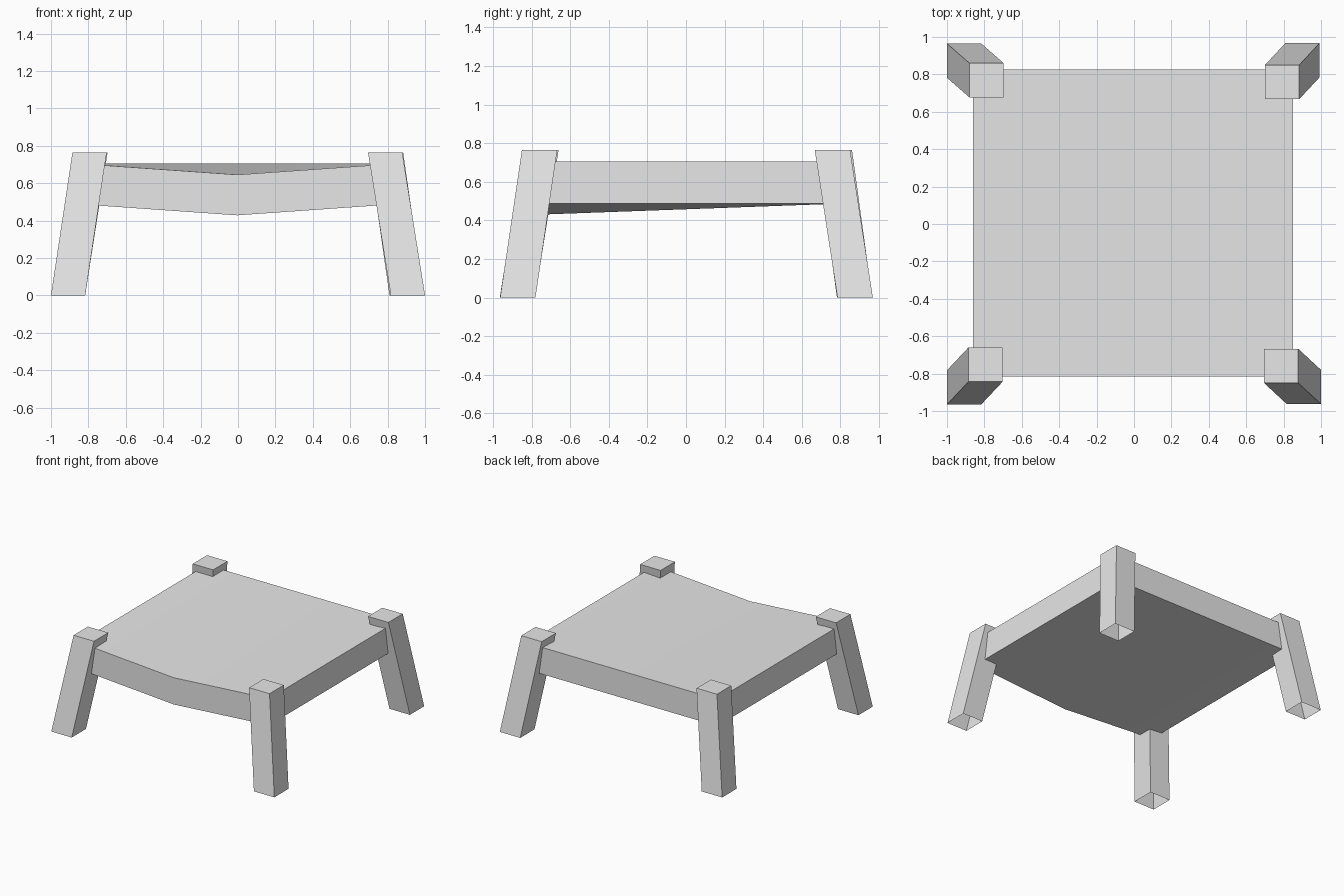
import bpy
import bmesh

cube = bpy.data.objects.get("Cube")
if cube:
    bpy.data.objects.remove(cube)

grey = bpy.data.materials.new("light_grey")
grey.use_nodes = True
grey.diffuse_color = (0.8, 0.8, 0.8, 1)
grey.node_tree.nodes["Principled BSDF"].inputs["Base Color"].default_value = grey.diffuse_color


def finish(bm, name):
    """Turn a bmesh into a named grey object with sharp corners kept."""
    bmesh.ops.recalc_face_normals(bm, faces=bm.faces)
    mesh = bpy.data.meshes.new(name)
    bm.to_mesh(mesh)
    bm.free()
    mesh.materials.append(grey)
    obj = bpy.data.objects.new(name, mesh)
    bpy.context.collection.objects.link(obj)
    bpy.ops.object.select_all(action="DESELECT")
    obj.select_set(True)
    bpy.context.view_layer.objects.active = obj
    bpy.ops.object.shade_smooth_by_angle(angle=0.5)
    return obj


def leg(name, top, foot):
    """Square leg, splayed from its top corner to its foot corner, open below."""
    bm = bmesh.new()
    bmesh.ops.create_cube(bm, size=1)
    for v in bm.verts:
        x, y = top if v.co.z > 0 else foot
        v.co = (x + 0.183 * (v.co.x + 0.5), y + 0.183 * (v.co.y + 0.5),
                0.765 * (v.co.z + 0.5))
    base = [f for f in bm.faces if f.normal.z < -0.9 or f.calc_center_median().z < 0.01]
    bmesh.ops.delete(bm, geom=base, context="FACES_ONLY")
    return finish(bm, name)


# Seat: a thick slab whose front edge sags in the middle
LEFT, RIGHT, FRONT, BACK = 0.85, -0.86, -0.815, 0.825
TOP, BOTTOM, SAG = 0.705, 0.488, 0.06
bm = bmesh.new()
bmesh.ops.create_cube(bm, size=1)
across = [e for e in bm.edges if abs(e.verts[0].co.x - e.verts[1].co.x) > 0.5]
bmesh.ops.subdivide_edges(bm, edges=across, cuts=1, use_grid_fill=True)
for v in bm.verts:
    middle = abs(v.co.x) < 0.1
    front = v.co.y < 0
    z = TOP if v.co.z > 0 else BOTTOM
    v.co.x = RIGHT + (LEFT - RIGHT) * (v.co.x + 0.5)
    v.co.y = FRONT if front else BACK
    v.co.z = z - (SAG if middle and front else 0)
finish(bm, "seat")

# Legs: lower x and y corner at the top, then at the foot
leg("front_left_leg", (0.695, -0.85), (0.817, -0.963))
leg("front_right_leg", (-0.885, -0.843), (-1.0, -0.965))
leg("back_left_leg", (0.70, 0.667), (0.81, 0.785))
leg("back_right_leg", (-0.88, 0.677), (-1.0, 0.782))
